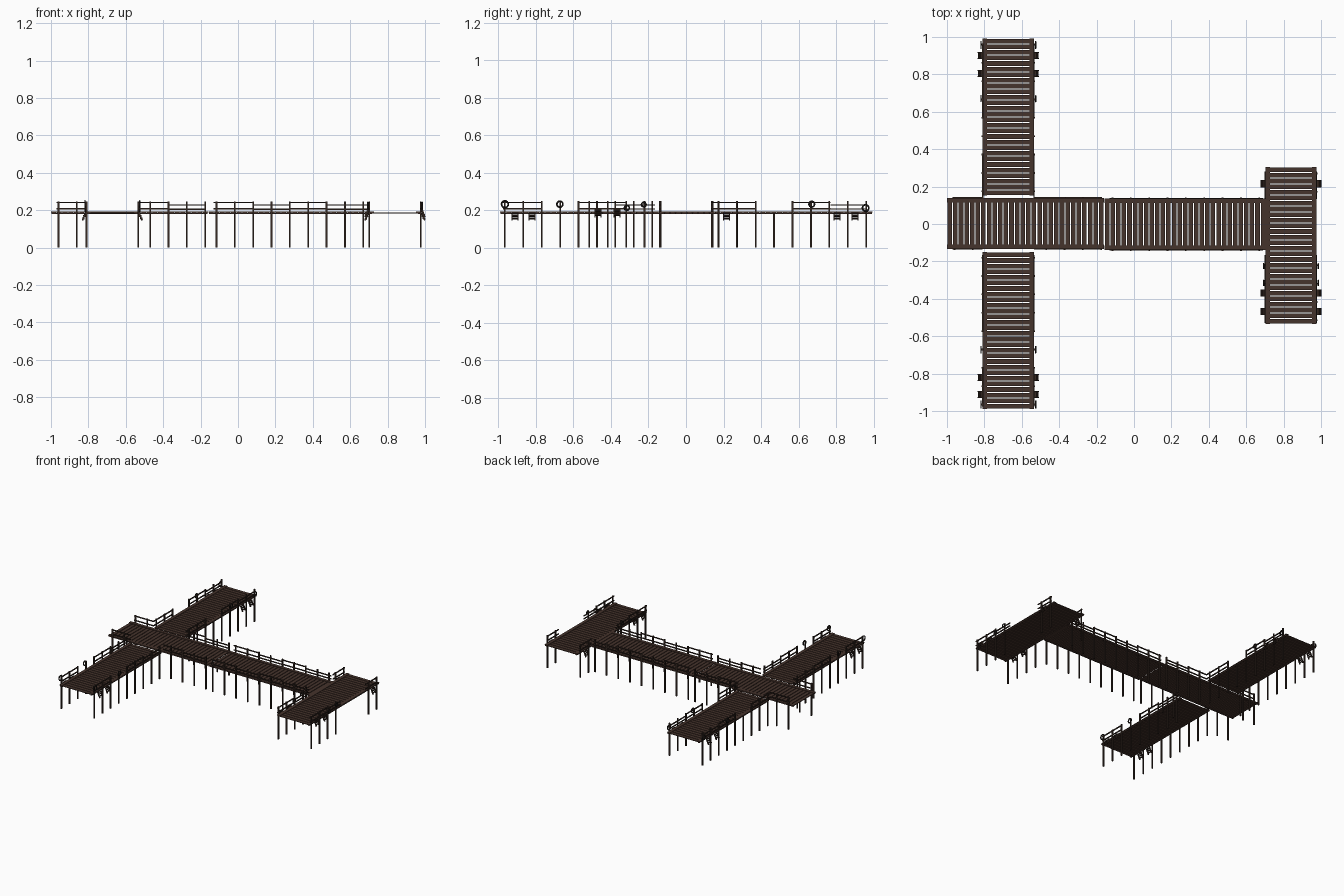
import bpy, bmesh, math
from mathutils import Matrix, Vector

if "Cube" in bpy.data.objects:
    bpy.data.objects.remove(bpy.data.objects["Cube"])


def material(name, rgb):
    m = bpy.data.materials.new(name)
    m.diffuse_color = (*rgb, 1)
    m.use_nodes = True
    m.node_tree.nodes["Principled BSDF"].inputs["Base Color"].default_value = m.diffuse_color
    return m


DECK = material("deck_brown", (0.060, 0.033, 0.025))
POST = material("post_brown", (0.038, 0.023, 0.017))
DARK = material("dark_rubber", (0.018, 0.014, 0.012))

Z = 0.186       # deck level
HALF = 0.128    # centre line of the edge beams and posts
PITCH = 0.0981  # post spacing


def box(bm, c, s, rot=None):
    m = Matrix.Translation(c) @ (rot or Matrix()) @ Matrix.Diagonal((*s, 1))
    bmesh.ops.create_cube(bm, size=1, matrix=m)


def finish(bm, name, mat, place):
    bm.transform(place)
    bmesh.ops.recalc_face_normals(bm, faces=bm.faces)
    me = bpy.data.meshes.new(name)
    bm.to_mesh(me)
    bm.free()
    me.materials.append(mat)
    ob = bpy.data.objects.new(name, me)
    bpy.context.collection.objects.link(ob)
    return ob


def ring(bm, c, major, minor, n=16, k=6):
    # mooring ring whose axis points sideways across the pier
    rows = []
    for i in range(n):
        a = 2 * math.pi * i / n
        d = Vector((math.cos(a), 0, math.sin(a)))
        rows.append([bm.verts.new(Vector(c) + d * (major + minor * math.cos(b)) +
                                  Vector((0, minor * math.sin(b), 0)))
                     for b in (2 * math.pi * j / k for j in range(k))])
    for i in range(n):
        for j in range(k):
            r, q = rows[i], rows[(i + 1) % n]
            bm.faces.new((r[j], q[j], q[(j + 1) % k], r[(j + 1) % k]))


def pier(name, start, first, centre, along_y, posts, rails, low=(), ladders=(), rings=(),
         length=0.84, n=28):
    """One straight deck; u runs along it, v across it."""
    place = Matrix.Translation((0, centre, 0))
    if along_y:
        place = Matrix.Translation((centre, 0, 0)) @ Matrix.Rotation(math.pi / 2, 4, 'Z')

    # cross planks
    bm = bmesh.new()
    step = (length - 0.03) / (n - 1)
    for i in range(n):
        box(bm, (start + 0.015 + step * i, 0, Z), (step - 0.0055, 2 * HALF + 0.012, 0.005))
    finish(bm, name + "_planks", DECK, place)

    # edge beams: curb on top, stringer below
    bm = bmesh.new()
    mid = start + length / 2
    for s in (-1, 1):
        box(bm, (mid, s * (HALF - 0.003), Z + 0.004), (length, 0.024, 0.004))
        box(bm, (mid, s * HALF, Z - 0.004), (length - 0.004, 0.010, 0.005))
    finish(bm, name + "_edge_beams", DECK, place)

    # piles, tall ones carry the railing
    bm = bmesh.new()
    for s in (-1, 1):
        for i in posts:
            top = Z if i in low else 0.248
            box(bm, (first + i * PITCH, s * (HALF + 0.010), top / 2), (0.009, 0.009, top))
    finish(bm, name + "_piles", POST, place)

    # railings, alternating heights
    bm = bmesh.new()
    for s in (-1, 1):
        for a, b, high in rails:
            for z in ((0.241, 0.208) if high else (0.228, 0.206)):
                box(bm, ((a + b) / 2, s * (HALF + 0.009), z), (b - a, 0.007, 0.007))
    finish(bm, name + "_railings", POST, place)

    # small slanted boarding steps hung on both edges
    if ladders:
        bm = bmesh.new()
        for s in (-1, 1):
            tilt = Matrix.Rotation(s * 0.4, 4, 'X')
            for u, z in ladders:
                c = Vector((u, s * (HALF + 0.023), z))
                for d in (-0.016, 0.016):
                    box(bm, c + Vector((d, 0, 0)), (0.006, 0.009, 0.044), tilt)
                for h in (-0.010, 0.004, 0.017):
                    box(bm, c + tilt @ Vector((0, 0, h)), (0.034, 0.014, 0.006), tilt)
        finish(bm, name + "_steps", POST, place)

    # rings hung on the posts
    if rings:
        bm = bmesh.new()
        for s in (-1, 1):
            for u, z, r in rings:
                ring(bm, (u, s * (HALF + 0.018), z), r, 0.0045)
        ob = finish(bm, name + "_rings", DARK, place)
        for p in ob.data.polygons:
            p.use_smooth = True


# main walkway, two lengths
pier("walkway_shore", -1.0, -0.96, 0.003, False, (0, 1, 5, 6, 7, 8),
     [(-0.97, -0.81, True), (-0.535, -0.368, True), (-0.368, -0.17, False)])
pier("walkway_sea", -0.158, -0.115, -0.001, False, range(9),
     [(-0.13, 0.081, True), (0.081, 0.277, False), (0.277, 0.478, True), (0.478, 0.69, False)],
     length=0.863, n=29)

# side docks
pier("dock_back", 0.153, 0.175, -0.672, True, range(9),
     [(0.14, 0.371, True), (0.567, 0.77, True), (0.77, 0.965, False)], low=(3,),
     ladders=[(0.805, 0.166), (0.90, 0.166)],
     rings=[(0.67, 0.232, 0.015), (0.957, 0.212, 0.017)])
pier("dock_front", -0.99, -0.965, -0.672, True, range(9),
     [(-0.975, -0.769, True), (-0.573, -0.376, True), (-0.376, -0.165, False)],
     ladders=[(-0.82, 0.166), (-0.912, 0.166)],
     rings=[(-0.965, 0.232, 0.018), (-0.672, 0.232, 0.016)])

# end platform
pier("dock_end", -0.535, -0.515, 0.839, True, (0, 1, 2, 3, 7, 8),
     [(-0.53, -0.319, True), (-0.319, -0.165, False), (0.135, 0.28, True)],
     ladders=[(-0.468, 0.184), (-0.368, 0.184), (0.215, 0.166)],
     rings=[(-0.225, 0.230, 0.012), (-0.315, 0.212, 0.013)])
